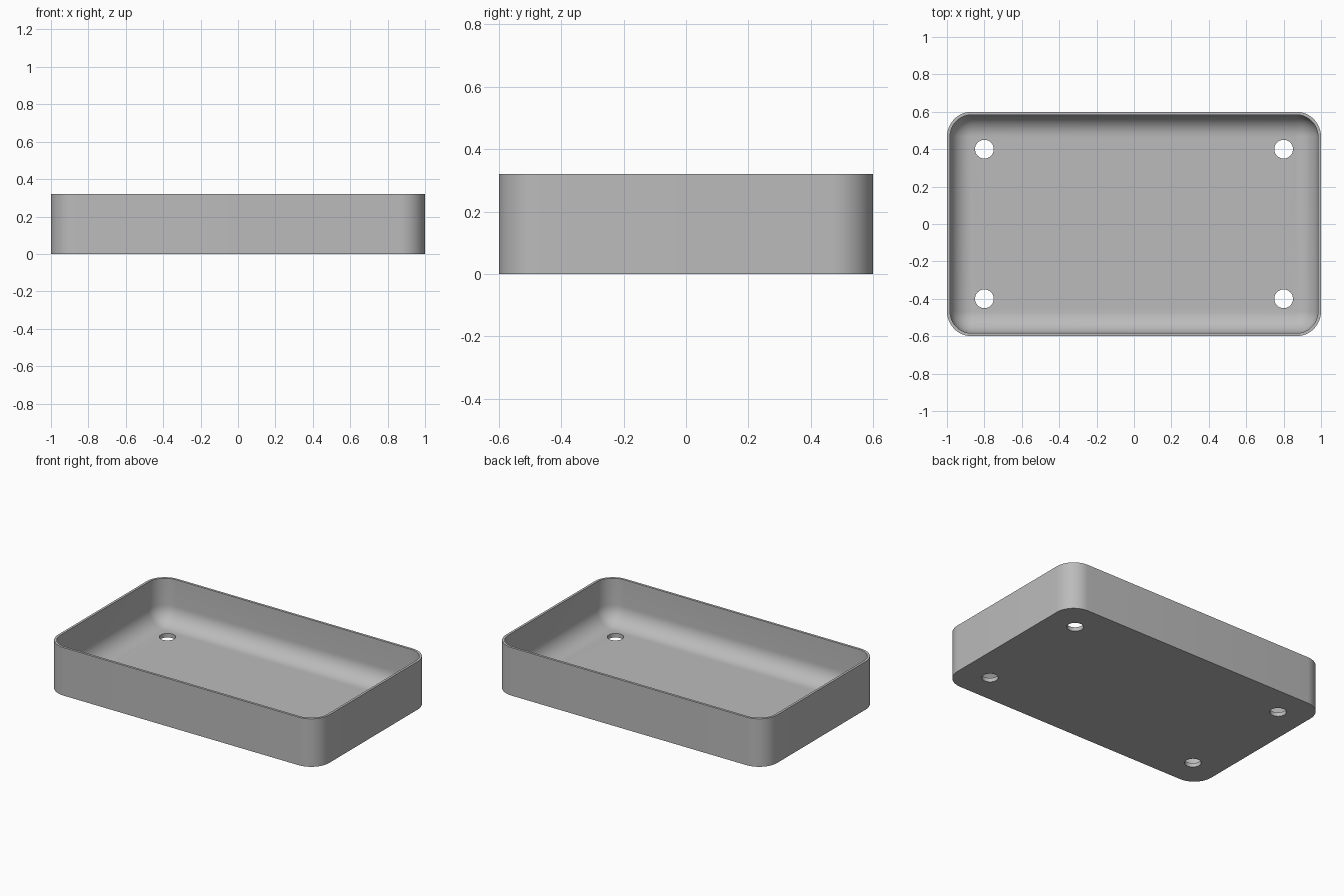
import bpy, bmesh, math

old = bpy.data.objects.get("Cube")
if old:
    bpy.data.objects.remove(old, do_unlink=True)

HALF_X, HALF_Y, HEIGHT = 1.0, 0.6, 0.32
CORNER, WALL, FLOOR = 0.133, 0.016, 0.027
FILLET = CORNER - WALL - 0.001
STEPS = 12

grey = bpy.data.materials.new("plain grey")
grey.use_nodes = True
colour = (0.5, 0.5, 0.5, 1)
grey.diffuse_color = colour
grey.node_tree.nodes["Principled BSDF"].inputs["Base Color"].default_value = colour


def ring(bm, inset, z):
    """Rounded rectangle of vertices, moved inwards by inset."""
    r = CORNER - inset
    verts = []
    for i, (sx, sy) in enumerate([(1, 1), (-1, 1), (-1, -1), (1, -1)]):
        for k in range(STEPS + 1):
            a = (i + k / STEPS) * math.pi / 2
            verts.append(bm.verts.new((sx * (HALF_X - CORNER) + r * math.cos(a),
                                       sy * (HALF_Y - CORNER) + r * math.sin(a), z)))
    return verts


# Tray shell: outside wall, rim, inside wall, then the rounded foot of the wall
profile = [(0, 0), (0, HEIGHT), (WALL, HEIGHT)]
for k in range(STEPS + 1):
    a = k / STEPS * math.pi / 2
    profile.append((WALL + FILLET * (1 - math.cos(a)), FLOOR + FILLET * (1 - math.sin(a))))

bm = bmesh.new()
rings = [ring(bm, inset, z) for inset, z in profile]
for low, high in zip(rings, rings[1:]):
    n = len(low)
    for j in range(n):
        bm.faces.new((low[j], low[(j + 1) % n], high[(j + 1) % n], high[j]))
bm.faces.new(rings[0][::-1])
bm.faces.new(rings[-1])
mesh = bpy.data.meshes.new("tray")
bm.to_mesh(mesh)
bm.free()
mesh.materials.append(grey)
tray = bpy.data.objects.new("tray", mesh)
bpy.context.collection.objects.link(tray)

# Four round drain holes through the floor
for sx in (-1, 1):
    for sy in (-1, 1):
        bpy.ops.mesh.primitive_cylinder_add(vertices=48, radius=0.05, depth=0.2,
                                            location=(sx * 0.8, sy * 0.4, 0))
        cutter = bpy.context.object
        cutter.name = "hole_cutter"
        cutter.hide_render = True
        cutter.data.materials.append(grey)
        cut = tray.modifiers.new("hole", 'BOOLEAN')
        cut.operation, cut.solver, cut.object = 'DIFFERENCE', 'EXACT', cutter
        bpy.context.view_layer.objects.active = tray
        bpy.ops.object.modifier_apply(modifier=cut.name)
        bpy.data.objects.remove(cutter, do_unlink=True)

bpy.ops.object.select_all(action='DESELECT')
tray.select_set(True)
bpy.context.view_layer.objects.active = tray
bpy.ops.object.shade_smooth_by_angle(angle=math.radians(30))
